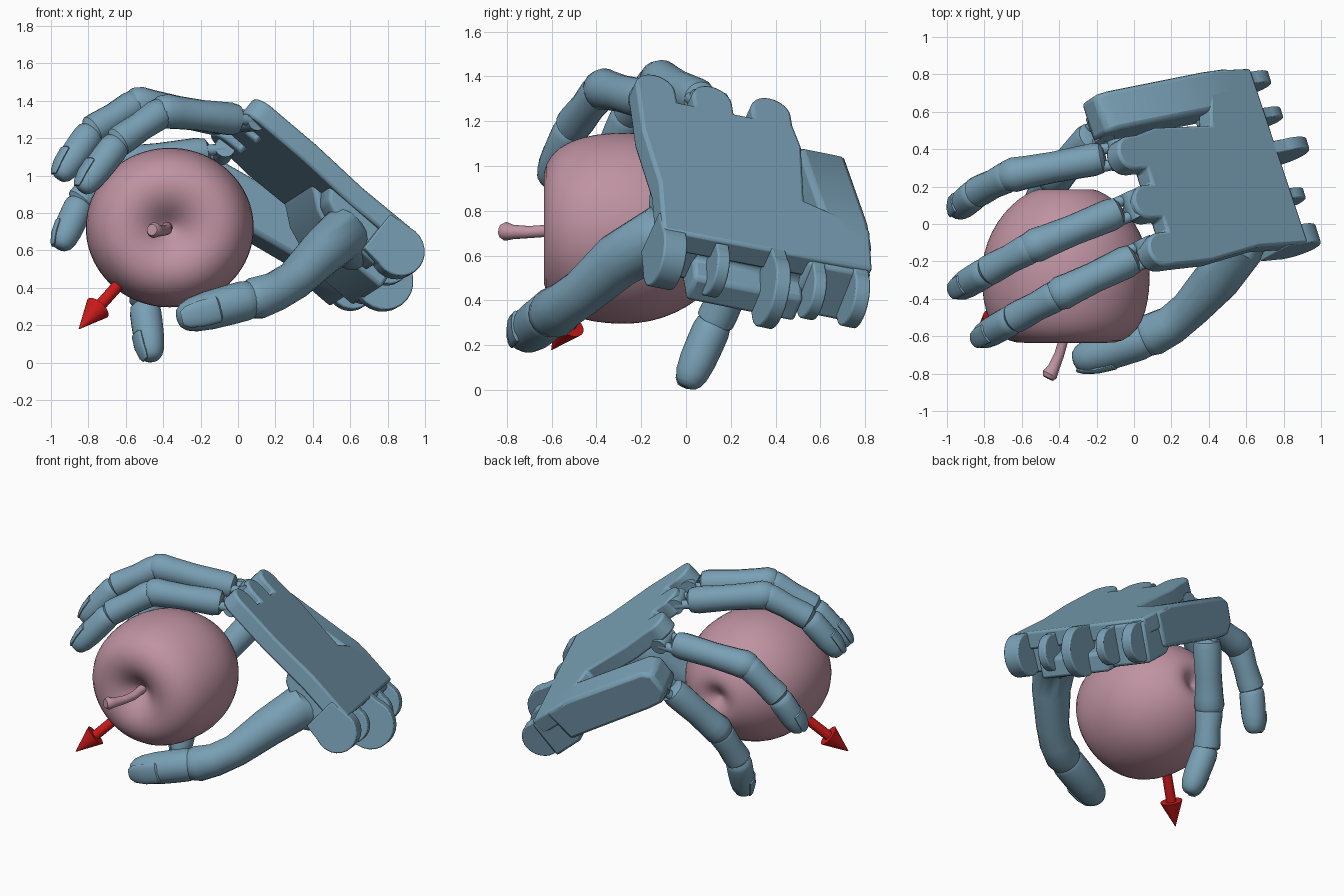
import bpy, bmesh, math
from mathutils import Vector as V, Matrix

if "Cube" in bpy.data.objects:
    bpy.data.objects.remove(bpy.data.objects["Cube"])


def material(name, col):
    m = bpy.data.materials.new(name)
    m.diffuse_color = (*col, 1)
    m.use_nodes = True
    m.node_tree.nodes["Principled BSDF"].inputs["Base Color"].default_value = m.diffuse_color
    return m


BLUE = material("hand_blue", (0.19, 0.35, 0.46))
PINK = material("apple_pink", (0.52, 0.29, 0.36))
RED = material("arrow_red", (0.6, 0.01, 0.01))


def finish(name, bm, mat, bevel=0, angle=40):
    bmesh.ops.recalc_face_normals(bm, faces=bm.faces)
    me = bpy.data.meshes.new(name)
    bm.to_mesh(me)
    bm.free()
    ob = bpy.data.objects.new(name, me)
    bpy.context.collection.objects.link(ob)
    me.materials.append(mat)
    if bevel:
        b = ob.modifiers.new("bevel", 'BEVEL')
        b.width, b.segments, b.limit_method = bevel, 2, 'ANGLE'
    bpy.ops.object.select_all(action='DESELECT')
    ob.select_set(True)
    bpy.context.view_layer.objects.active = ob
    bpy.ops.object.shade_smooth_by_angle(angle=math.radians(angle))
    return ob


def tube(name, path, radii, mat=BLUE, side=(0, 0, 1), flat=1.0, n=18):
    """Loft of round sections; flat scales the depth across the side axis."""
    bm = bmesh.new()
    path = [V(p) for p in path]
    rings = []
    for i, (p, r) in enumerate(zip(path, radii)):
        t = (path[min(i + 1, len(path) - 1)] - path[max(i - 1, 0)]).normalized()
        s = V(side)
        s = (s - t * s.dot(t)).normalized()
        d = t.cross(s)
        rings.append([bm.verts.new(p + r * (s * math.cos(a) + d * flat * math.sin(a)))
                      for a in (2 * math.pi * k / n for k in range(n))])
    for a, b in zip(rings, rings[1:]):
        for k in range(n):
            bm.faces.new((a[k], a[(k + 1) % n], b[(k + 1) % n], b[k]))
    bm.faces.new(rings[0])
    bm.faces.new(rings[-1])
    return finish(name, bm, mat)


def segment(name, a, b, r, prof, side):
    a, b = V(a), V(b)
    return tube(name, [a.lerp(b, t) for t, _ in prof], [r * k for _, k in prof], side=side)


def rod(name, a, b, r, mat=BLUE):
    d = V(b) - V(a)
    side = (0, 0, 1) if abs(d.normalized().z) < 0.9 else (1, 0, 0)
    return tube(name, [a, b], [r, r], mat, side)


PROX = [(.13, .6), (.16, .9), (.24, 1), (.6, .94), (.85, 1), (.97, 1.06), (1.06, .9), (1.12, .45)]
MID = [(-.1, .6), (.02, .95), (.15, 1), (.5, .92), (.85, .98), (1, .97), (1.1, .6)]
DIST = [(-.04, .6), (.04, .92), (.15, 1), (.35, 1), (.6, .97), (.8, .87), (.92, .7), (.98, .48), (1, .25)]


def nail(name, a, b, r, out, side):
    tube(name, [a.lerp(b, t) + out * r * o for t, o in ((.5, .74), (.54, .8), (.75, .72), (.92, .55), (.99, .45))],
         [r * .4, r * .66, r * .66, r * .55, r * .35], side=side, flat=.35)


def finger(name, mcp, pip, dip, tip, r=.088):
    mcp, pip, dip, tip = map(V, (mcp, pip, dip, tip))
    s = (pip - mcp).cross(tip - pip).normalized()
    segment(name + "_proximal", mcp, pip, r, PROX, s)
    segment(name + "_middle", pip, dip, r * .96, MID, s)
    segment(name + "_distal", dip, tip, r * .92, DIST, s)
    for k in (-1, 1):  # knuckle fork struts
        off = s * k * .048
        rod(name + "_strut", mcp + off, mcp.lerp(pip, .28) + off, .03)
    rod(name + "_knuckle_pin", mcp - s * .075, mcp + s * .075, .055)
    d = (tip - dip).normalized()
    out = s.cross(d)
    if out.dot(dip - pip) < 0:
        out = -out
    nail(name + "_nail", dip, tip, r * .92, out, s)


# Palm frame: u across the knuckles, v toward the fingers, w out of the back of the hand
f = V((-.755, -.107, .648)).normalized()
l = V((-.28, .93, -.2))
l = (l - f * l.dot(f)).normalized()
nrm = l.cross(f)
FRAME = Matrix.Translation((.95, 0, .66)) @ Matrix((l, f, nrm)).transposed().to_4x4()


def prism(name, pts, lo, hi, axis='w', bevel=.015):
    """Extrude an outline: (u,v) along w, or (v,w) along u, in the palm frame."""
    bm = bmesh.new()
    put = (lambda p, h: V((p[0], p[1], h))) if axis == 'w' else (lambda p, h: V((h, p[0], p[1])))
    low = [bm.verts.new(FRAME @ put(p, lo)) for p in pts]
    top = [bm.verts.new(FRAME @ put(p, hi)) for p in pts]
    bm.faces.new(low)
    bm.faces.new(top)
    for i in range(len(pts)):
        j = (i + 1) % len(pts)
        bm.faces.new((low[i], low[j], top[j], top[i]))
    return finish(name, bm, BLUE, bevel)


def arc(cx, cy, r, a0, a1, n=12):
    return [(cx + r * math.cos(math.radians(a0 + (a1 - a0) * i / n)),
             cy + r * math.sin(math.radians(a0 + (a1 - a0) * i / n))) for i in range(n + 1)]


# Palm plate with three rounded knuckle lobes
outline = [(-.1, .06), (-.08, .4), (-.12, .75)]
for uc in (-.02, .25, .53):
    outline += [(uc - .095, .99)] + arc(uc, 1.06, .095, 180, 0) + [(uc + .095, .99)]
outline += [(.65, .85), (.62, .47), (.92, .36), (.9, .08)]
prism("palm_plate", outline, -.115, 0)

# Thicker heel of the hand and the wrist fork discs
prism("palm_heel", [(.09, -.02), (.09, -.15), (-.02, -.17), (-.03, -.3), (.25, -.3), (.5, -.2), (.62, -.1),
                    (.6, -.02)], .1, .62, 'u', .02)
prism("palm_heel_inner", [(.09, -.02), (.09, -.28), (.3, -.27), (.5, -.18), (.6, -.02)], -.06, .12, 'u', .02)
prism("palm_heel_outer", [(.06, -.02), (.03, -.29), (.25, -.29), (.4, -.2), (.35, -.02)], .6, .9, 'u', .02)
for uc, vc, r, h in ((-.045, .04, .14, .055), (.19, .02, .12, .03), (.45, -.05, .165, .035),
                     (.65, .0, .12, .03), (.85, .02, .13, .035)):
    prism("wrist_disc", arc(vc, -.14, r, 0, 345, 23), uc - h, uc + h, 'u', .008)
    prism("wrist_tab", [(vc, -.14 + r * .98), (.2, -.02), (.2, -.26), (vc, -.14 - r * .98)],
          uc - h, uc + h, 'u', .008)

# Hinged metacarpal block of the little finger
prism("little_metacarpal", [(.22, 0), (.22, -.24), (.85, -.36), (.96, -.37), (1.03, -.31), (1.05, -.17),
                            (.99, -.12), (.4, .0)], .7, .92, 'u', .025)

# Four fingers
finger("index_finger", (.07, -.15, 1.29), (-.4, -.375, 1.345), (-.64, -.505, 1.18), (-.84, -.62, .92))
finger("middle_finger", (.0, .1, 1.28), (-.54, -.12, 1.385), (-.78, -.25, 1.24), (-.96, -.36, .985))
finger("ring_finger", (-.08, .37, 1.13), (-.66, .26, 1.065), (-.84, .17, .86), (-.955, .07, .61))
finger("little_finger", (-.18, .51, .91), (-.43, .24, .53), (-.5, .13, .31), (-.46, 0, .012), .092)

# Thumb
ts = V((-.1, -.5, .85))
tube("thumb_base", [(.62, .06, .56), (.61, 0, .62), (.55, -.13, .68), (.44, -.3, .58), (.3, -.455, .44),
                    (.2, -.54, .38), (.1, -.59, .345), (.05, -.615, .33), (.02, -.625, .32)],
     [.09, .125, .142, .125, .106, .106, .115, .098, .06], side=ts)
t0, t1 = V((.09, -.6, .345)), V((-.32, -.735, .235))
segment("thumb_distal", t0, t1, .108, DIST, ts)
td = (t1 - t0).normalized()
out = V((-.1, -.95, -.1))
out = (out - td * out.dot(td)).normalized()
nail("thumb_nail", t0, t1, .108, out, out.cross(td))

# Apple lying on its side, stem toward the front (offset along axis, radius)
C = V((-.365, -.22, .722))
prof = [(-.3, .004), (-.315, .04), (-.36, .09), (-.4, .15), (-.42, .22), (-.41, .305), (-.35, .385), (-.25, .43),
        (-.13, .45), (0, .452), (.12, .425), (.23, .37), (.32, .295), (.385, .21), (.412, .14), (.4, .085),
        (.365, .04), (.35, .004)]
bm = bmesh.new()
N = 48
rings = [[bm.verts.new(C + V((r * math.cos(a), y, r * .95 * math.sin(a))))
          for a in (2 * math.pi * k / N for k in range(N))] for y, r in prof]
for a, b in zip(rings, rings[1:]):
    for k in range(N):
        bm.faces.new((a[k], a[(k + 1) % N], b[(k + 1) % N], b[k]))
bm.faces.new(rings[0])
bm.faces.new(rings[-1])
apple = finish("apple", bm, PINK, 0, 80)
apple.modifiers.new("smooth", 'SUBSURF').levels = 1
tube("apple_stem", [(-.38, -.5, .725), (-.38, -.63, .71), (-.4, -.7, .705), (-.43, -.77, .705), (-.45, -.805, .708),
                    (-.46, -.825, .71)], [.03, .027, .027, .032, .042, .03], PINK)

# Red arrow from the middle of the apple, out through its underside
tip = V((-.85, -.6, .18))
d = (tip - C).normalized()
neck = tip - d * .17
rod("arrow_shaft", C, neck, .032, RED)
tube("arrow_head", [neck, tip], [.072, .002], RED, n=20)
